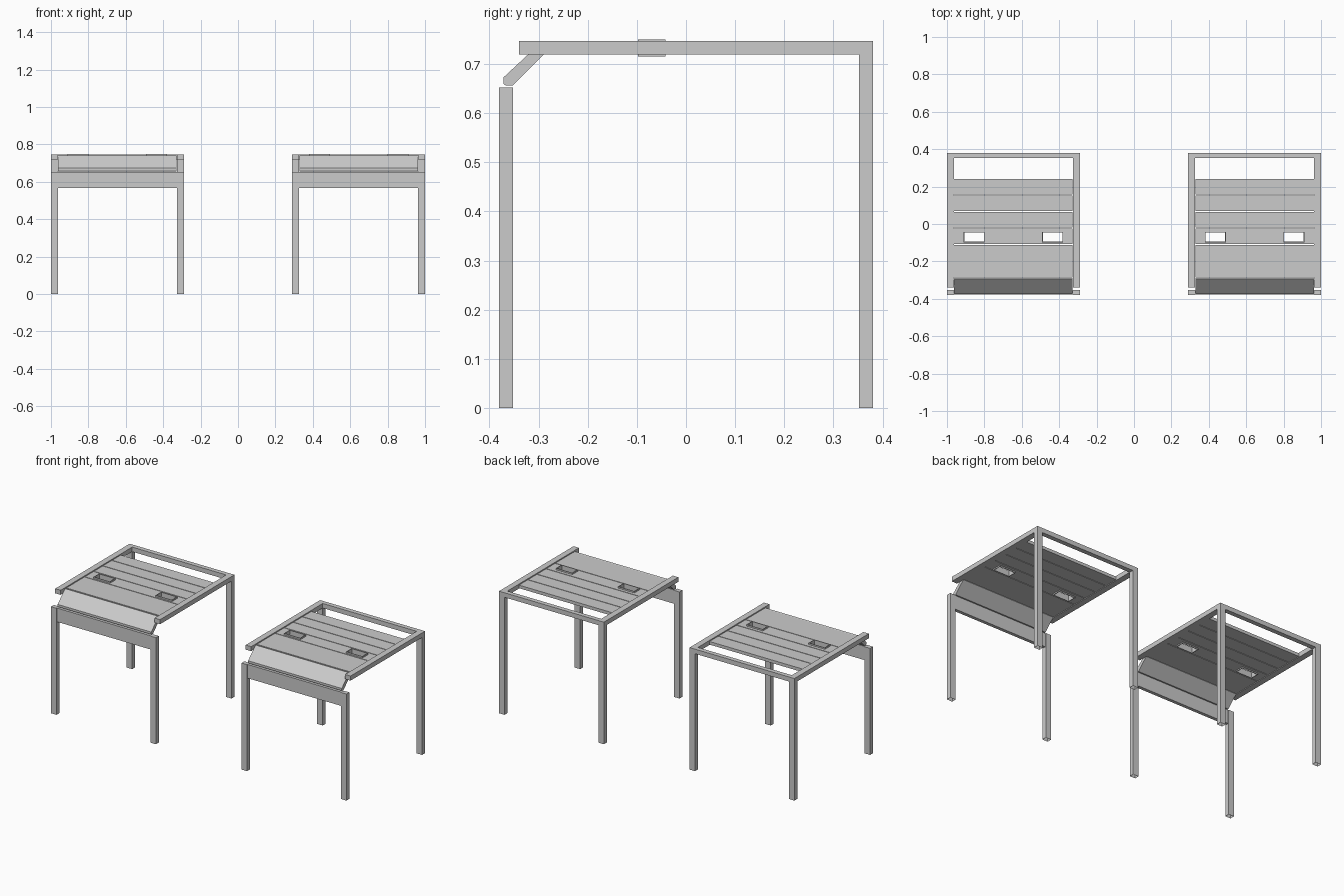
import bpy, bmesh

if "Cube" in bpy.data.objects:
    bpy.data.objects.remove(bpy.data.objects["Cube"])

grey = bpy.data.materials.new("mid_grey")
grey.diffuse_color = (0.6, 0.6, 0.6, 1)
grey.use_nodes = True
grey.node_tree.nodes["Principled BSDF"].inputs["Base Color"].default_value = grey.diffuse_color

HALF_W, TUBE_X, TUBE_Y = 0.355, 0.037, 0.028   # table half width, tube section
FRONT, BACK = -0.38, 0.38
TOP, RAIL_Z = 0.747, 0.719
INNER = HALF_W - TUBE_X - 0.001                # half length of the boards
HANDLE_X, HANDLE_Y = 0.21, -0.07               # handle centre


def make(name, bm, cx):
    bmesh.ops.recalc_face_normals(bm, faces=bm.faces)
    me = bpy.data.meshes.new(name)
    bm.to_mesh(me)
    bm.free()
    me.materials.append(grey)
    ob = bpy.data.objects.new(name, me)
    ob.location.x = cx
    bpy.context.collection.objects.link(ob)
    return ob


def prism(bm, ring, offset):
    """Extrude a closed outline along an offset vector."""
    face = bm.faces.new([bm.verts.new(p) for p in ring])
    ext = bmesh.ops.extrude_face_region(bm, geom=[face], use_keep_orig=True)
    moved = [g for g in ext["geom"] if isinstance(g, bmesh.types.BMVert)]
    bmesh.ops.translate(bm, verts=moved, vec=offset)


def box(name, cx, x, y, z, open_bottom=False):
    bm = bmesh.new()
    prism(bm, [(x[0], y[0], z[0]), (x[1], y[0], z[0]),
               (x[1], y[1], z[0]), (x[0], y[1], z[0])], (0, 0, z[1] - z[0]))
    if open_bottom:   # hollow tube end
        bmesh.ops.recalc_face_normals(bm, faces=bm.faces)
        end = min(bm.faces, key=lambda f: f.calc_center_median().z)
        bmesh.ops.inset_region(bm, faces=[end], thickness=0.003)
        bmesh.ops.translate(bm, verts=end.verts, vec=(0, 0, 0.9 * (z[1] - z[0])))
    return make(name, bm, cx)


def sheet(name, cx, xs, ys, z_top, thick, hole):
    """Flat grid with some cells left open, given thickness downwards."""
    bm = bmesh.new()
    v = [[bm.verts.new((x, y, z_top)) for x in xs] for y in ys]
    for j in range(len(ys) - 1):
        for i in range(len(xs) - 1):
            if not hole(i, j):
                bm.faces.new((v[j][i], v[j][i + 1], v[j + 1][i + 1], v[j + 1][i]))
    for vert in [q for q in bm.verts if not q.link_faces]:
        bm.verts.remove(vert)
    ob = make(name, bm, cx)
    if ob.data.polygons[0].normal.z < 0:
        ob.data.flip_normals()
    mod = ob.modifiers.new("thickness", 'SOLIDIFY')
    mod.thickness, mod.offset = thick, -1


def table(cx):
    for s, side in ((-1, "left"), (1, "right")):
        x = sorted((s * HALF_W, s * (HALF_W - TUBE_X)))
        box(f"{side}_front_leg", cx, x, (FRONT, FRONT + TUBE_Y), (0, 0.652), True)
        box(f"{side}_back_leg", cx, x, (BACK - TUBE_Y, BACK), (0, RAIL_Z), True)
        box(f"{side}_rail", cx, x, (-0.34, BACK), (RAIL_Z, TOP))
        # rim lining the hand hole
        hx, hy, w = 0.056, 0.028, 0.004
        c = s * HANDLE_X
        sheet(f"{side}_handle_rim", cx,
              [c - hx, c - hx + w, c + hx - w, c + hx],
              [HANDLE_Y - hy, HANDLE_Y - hy + w, HANDLE_Y + hy - w, HANDLE_Y + hy],
              0.75, 0.035, lambda i, j: i == 1 and j == 1)

    # cross pieces of the frame
    inner = HALF_W - TUBE_X
    box("back_rail", cx, (-inner, inner), (BACK - TUBE_Y, BACK), (RAIL_Z, TOP))
    box("front_apron", cx, (-inner, inner), (-0.376, -0.356), (0.568, 0.652))

    # top boards, the second one pierced by two hand holes
    seams = [-0.288, -0.109, -0.021, 0.067, 0.155, 0.243]
    for k in range(5):
        y0, y1 = seams[k] + 0.002, seams[k + 1] - 0.002
        if k == 1:
            a, b = HANDLE_X - 0.056, HANDLE_X + 0.056
            sheet("handle_board", cx, [-INNER, -b, -a, a, b, INNER],
                  [y0, HANDLE_Y - 0.028, HANDLE_Y + 0.028, y1],
                  0.741, 0.019, lambda i, j: j == 1 and i in (1, 3))
        else:
            box(f"top_board_{k + 1}", cx, (-INNER, INNER), (y0, y1), (0.722, 0.741))

    # sloping front board
    bm = bmesh.new()
    profile = [(-0.371, 0.673), (-0.371, 0.659), (-0.366, 0.656), (-0.353, 0.656),
               (-0.288, 0.721), (-0.288, 0.738), (-0.298, 0.741)]
    prism(bm, [(-INNER, y, z) for y, z in profile], (2 * INNER, 0, 0))
    make("sloping_front_board", bm, cx)


for cx in (-0.645, 0.645):
    table(cx)
